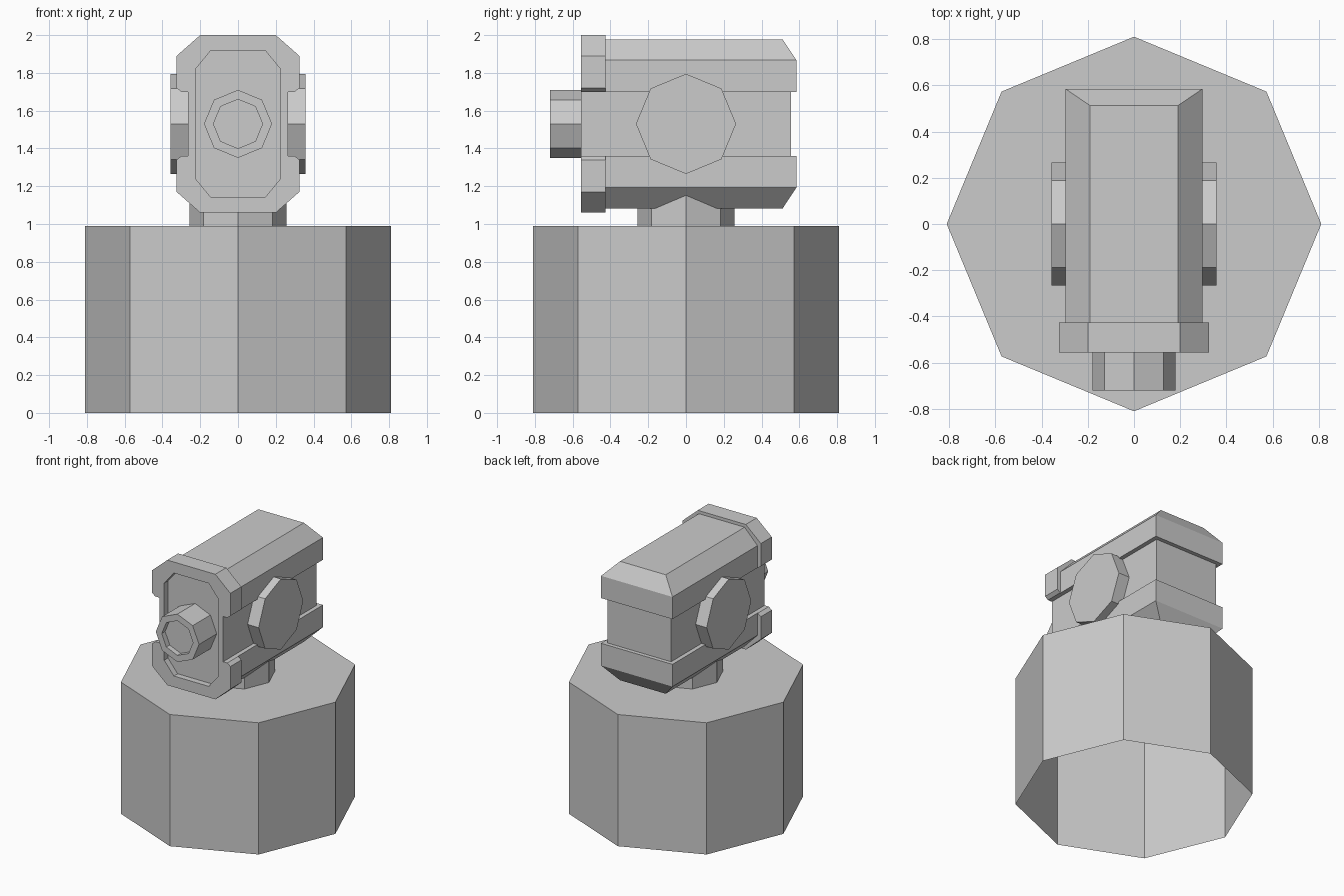
import bpy, bmesh, math
from mathutils import Vector

cube = bpy.data.objects.get("Cube")
if cube:
    bpy.data.objects.remove(cube, do_unlink=True)

grey = bpy.data.materials.new("light_grey")
grey.use_nodes = True
COLOUR = (0.6, 0.6, 0.6, 1)
grey.diffuse_color = COLOUR
grey.node_tree.nodes["Principled BSDF"].inputs["Base Color"].default_value = COLOUR

HEAD_Z = 1.53  # height of the head's axis


def loft(name, rings, cap_start=True, cap_end=True):
    """Skin a list of equal-length point rings into one flat-shaded object."""
    bm = bmesh.new()
    loops = [[bm.verts.new(p) for p in ring] for ring in rings]
    n = len(loops[0])
    for a, b in zip(loops, loops[1:]):
        for i in range(n):
            j = (i + 1) % n
            bm.faces.new((a[i], a[j], b[j], b[i]))
    if cap_start:
        bm.faces.new(loops[0][::-1])
    if cap_end:
        bm.faces.new(loops[-1])
    bmesh.ops.recalc_face_normals(bm, faces=bm.faces)
    mesh = bpy.data.meshes.new(name)
    bm.to_mesh(mesh)
    bm.free()
    mesh.materials.append(grey)
    obj = bpy.data.objects.new(name, mesh)
    bpy.context.collection.objects.link(obj)
    return obj


def octagon(radius, axis, offset, centre_z=0.0):
    """Eight-sided ring with its corners on the axes."""
    ring = []
    for i in range(8):
        a = i * math.pi / 4
        u, v = radius * math.cos(a), radius * math.sin(a)
        ring.append({"x": Vector((offset, u, v + centre_z)),
                     "y": Vector((u, offset, v + centre_z)),
                     "z": Vector((u, v, offset))}[axis])
    return ring


def mirrored(half, y):
    """Closed outline facing front from its upper right quarter (x, height from axis)."""
    right = half + [(x, -h) for x, h in reversed(half)]
    outline = right + [(-x, h) for x, h in reversed(right)]
    return [Vector((x, y, HEAD_Z + h)) for x, h in outline]


# Base drum, open underneath
loft("base", [octagon(0.81, "z", 0), octagon(0.81, "z", 0.99)], cap_start=False)

# Neck
loft("neck", [octagon(0.257, "z", 0.98), octagon(0.257, "z", 1.25)])

# Head body: chamfered block with a recessed waist
levels = [(0.447, 0.19, 0.512), (0.337, 0.297, 0.585), (0.17, 0.297, 0.585),
          (0.17, 0.265, 0.555)]
levels += [(-h, x, y) for h, x, y in reversed(levels)]
loft("head_body", [[Vector((-x, -0.44, HEAD_Z + h)), Vector((x, -0.44, HEAD_Z + h)),
                    Vector((x, back, HEAD_Z + h)), Vector((-x, back, HEAD_Z + h))]
                   for h, x, back in levels])

# Front frame, notched at the sides, with a sunken panel
frame = [(0.2, 0.47), (0.325, 0.36), (0.325, 0.19), (0.3, 0.17), (0.265, 0.17)]
rim = [(0.145, 0.387), (0.225, 0.29)]
face = loft("front_frame", [mirrored(frame, -0.425), mirrored(frame, -0.555)])
cutter = loft("panel_cutter", [mirrored(rim, -0.51), mirrored(rim, -0.7)])
cutter.hide_render = True
cutter.hide_viewport = True
cut = face.modifiers.new("panel_recess", "BOOLEAN")
cut.operation = "DIFFERENCE"
cut.solver = "EXACT"
cut.object = cutter

# Lens barrel with a sunken end
loft("lens", [octagon(0.18, "y", -0.5, HEAD_Z), octagon(0.18, "y", -0.72, HEAD_Z),
              octagon(0.13, "y", -0.72, HEAD_Z), octagon(0.13, "y", -0.68, HEAD_Z)])

# Side discs
for side, s in (("left", 1), ("right", -1)):
    loft(side + "_disc", [octagon(0.265, "x", s * 0.25, HEAD_Z),
                          octagon(0.265, "x", s * 0.357, HEAD_Z)])
